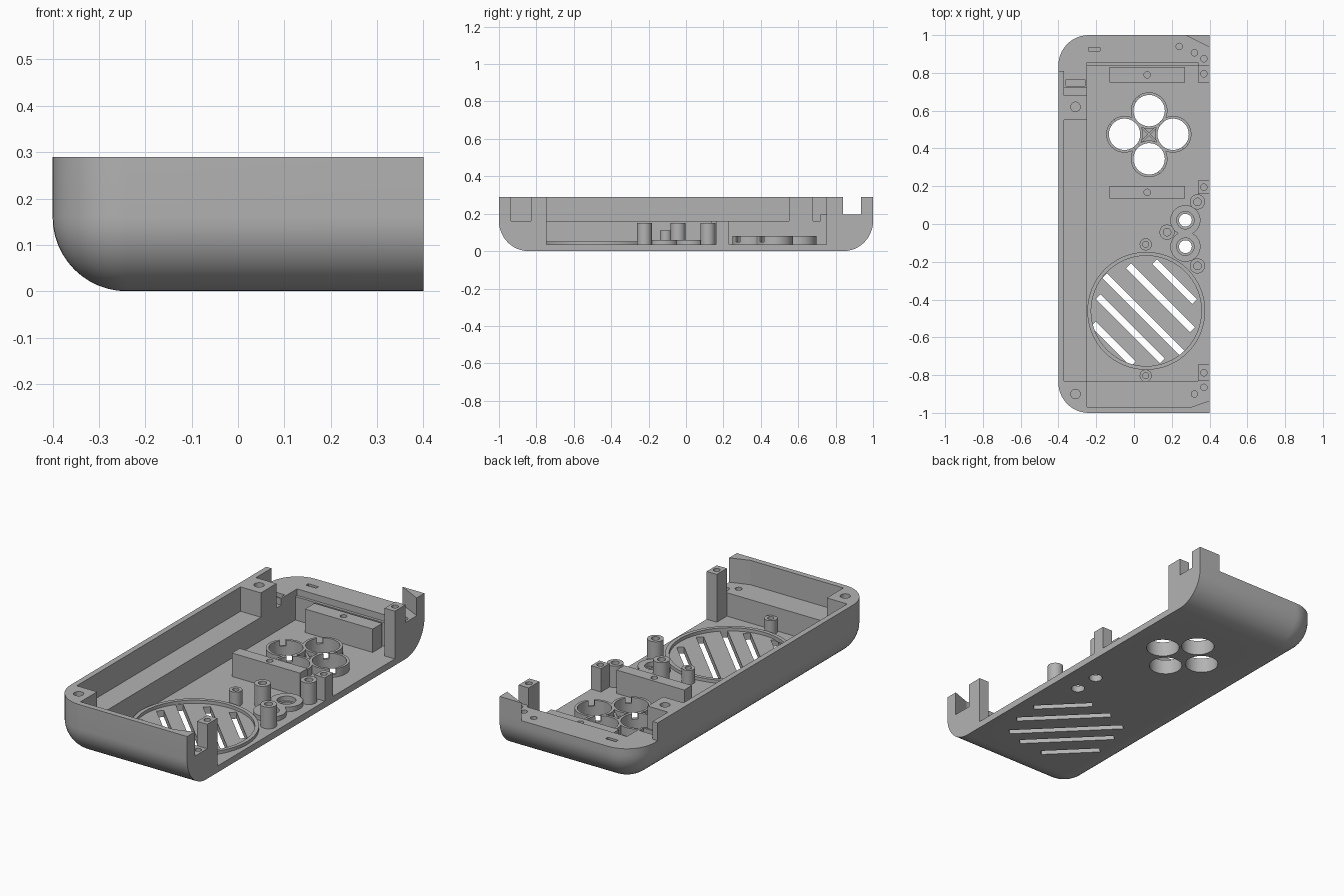
import bpy, bmesh
from math import sin, cos, pi, radians
from mathutils import Matrix

cube = bpy.data.objects.get("Cube")
if cube:
    bpy.data.objects.remove(cube)

grey = bpy.data.materials.new("matte grey plastic")
grey.use_nodes = True
grey.diffuse_color = (0.45, 0.45, 0.45, 1)
grey.node_tree.nodes["Principled BSDF"].inputs["Base Color"].default_value = (0.45, 0.45, 0.45, 1)

FLOOR, LEDGE, SHELF, TOP = 0.035, 0.16, 0.195, 0.29


def finish(name, bm):
    bmesh.ops.recalc_face_normals(bm, faces=bm.faces)
    mesh = bpy.data.meshes.new(name)
    bm.to_mesh(mesh)
    bm.free()
    mesh.materials.append(grey)
    mesh.shade_smooth()
    mesh.set_sharp_from_angle(angle=radians(30))
    obj = bpy.data.objects.new(name, mesh)
    bpy.context.scene.collection.objects.link(obj)
    return obj


def prism(name, points, z0, z1):
    bm = bmesh.new()
    face = bm.faces.new([bm.verts.new((x, y, z0)) for x, y in points])
    new = bmesh.ops.extrude_face_region(bm, geom=[face])["geom"]
    verts = [v for v in new if isinstance(v, bmesh.types.BMVert)]
    bmesh.ops.translate(bm, verts=verts, vec=(0, 0, z1 - z0))
    return finish(name, bm)


def box(name, x0, x1, y0, y1, z0, z1):
    return prism(name, [(x0, y0), (x1, y0), (x1, y1), (x0, y1)], z0, z1)


def circle(x, y, r, n=32):
    return [(x + r * cos(2 * pi * i / n), y + r * sin(2 * pi * i / n)) for i in range(n)]


def rod(name, x, y, r, z0, z1, n=32):
    return prism(name, circle(x, y, r, n), z0, z1)


def tube(name, x, y, r_out, r_in, z1, n=32, z0=FLOOR - 0.005):
    bm = bmesh.new()
    rings = [[bm.verts.new((px, py, z)) for px, py in circle(x, y, r, n)]
             for r, z in ((r_out, z0), (r_out, z1), (r_in, z1), (r_in, z0))]
    for k in range(4):
        a, b = rings[k], rings[(k + 1) % 4]
        for i in range(n):
            j = (i + 1) % n
            bm.faces.new((a[i], a[j], b[j], b[i]))
    return finish(name, bm)


def turned_box(name, x, y, length, width, angle, z0, z1):
    obj = box(name, -length / 2, length / 2, -width / 2, width / 2, z0, z1)
    obj.data.transform(Matrix.Translation((x, y, 0)) @ Matrix.Rotation(angle, 4, "Z"))
    return obj


def cut(obj, cutters):
    for c in cutters:
        mod = obj.modifiers.new("cut", "BOOLEAN")
        mod.operation, mod.solver, mod.object = "DIFFERENCE", "EXACT", c
    bpy.context.view_layer.update()
    deps = bpy.context.evaluated_depsgraph_get()
    mesh = bpy.data.meshes.new_from_object(obj.evaluated_get(deps))
    obj.modifiers.clear()
    obj.data = mesh
    mesh.shade_smooth()
    mesh.set_sharp_from_angle(angle=radians(30))
    for c in cutters:
        bpy.data.objects.remove(c)


# Outer shell: half-round lower edge swept round two corners, open at the right
R, N = 0.16, 12
bm = bmesh.new()
levels = [(R * sin(i * pi / 2 / N), R - R * cos(i * pi / 2 / N)) for i in range(N + 1)] + [(R, TOP)]
rings = []
for r, z in levels:
    pts = [(0.4, -0.84 - r)]
    for cy, start in ((-0.84, 270), (0.84, 180)):
        for i in range(N + 1):
            a = radians(start - 90 * i / N)
            pts.append((-0.24 + r * cos(a), cy + r * sin(a)))
    pts.append((0.4, 0.84 + r))
    rings.append([bm.verts.new((x, y, z)) for x, y in pts])
for a, b in zip(rings, rings[1:]):
    for i in range(len(a)):
        j = (i + 1) % len(a)
        bm.faces.new((a[i], a[j], b[j], b[i]))
bm.faces.new(rings[0])
bm.faces.new(rings[-1])
bmesh.ops.remove_doubles(bm, verts=bm.verts, dist=0.0001)
shell = finish("shell", bm)

# Cavity, ledges and shelves
areas = [
    (-0.25, 0.5, -0.83, 0.84, FLOOR),
    (-0.25, 0.5, -0.97, -0.8, LEDGE),
    (-0.37, -0.2, -0.83, 0.55, LEDGE),
    (-0.37, -0.2, 0.68, 0.72, LEDGE),
    (-0.37, -0.2, 0.70, 0.86, SHELF),
    (-0.5, 0.5, 0.81, 1.1, SHELF),
    (-0.25, 0.34, 0.8, 0.855, LEDGE),
    (-0.36, -0.26, 0.73, 0.765, 0.15),
    (-0.24, -0.18, 0.915, 0.935, 0.15),
]
cutters = [box("cutter", x0, x1, y0, y1, z, 0.5) for x0, x1, y0, y1, z in areas]

# Speaker slots, button openings and screw holes
for x, y, length in ((0.215, -0.305, 0.30), (0.14, -0.39, 0.48), (0.05, -0.478, 0.58),
                     (-0.02, -0.555, 0.48), (-0.11, -0.635, 0.30)):
    cutters.append(turned_box("cutter", x, y, length, 0.036, -pi / 4, -0.1, 0.1))
pads = [(0.08, 0.6), (0.08, 0.345), (-0.05, 0.475), (0.207, 0.475)]
keys = [(0.272, 0.02), (0.272, -0.12)]
cutters += [rod("cutter", x, y, 0.083, -0.1, 0.12, 48) for x, y in pads]
cutters += [rod("cutter", x, y, 0.034, -0.1, 0.12) for x, y in keys]
cutters += [rod("cutter", x, y, 0.025, 0.2, 0.4) for x, y in ((-0.31, -0.9), (-0.31, 0.62))]
cutters += [rod("cutter", x, y, 0.017, 0.11, 0.4, 20)
            for x, y in ((0.37, 0.875), (0.32, 0.907), (0.24, 0.94), (0.37, -0.865), (0.32, -0.9))]
cut(shell, cutters)

# Corner prongs at the open edge
prism("back_prong", [(0.27, 1), (0.4, 0.935), (0.4, 1)], SHELF, TOP)
prism("front_prong", [(0.3, -0.97), (0.4, -0.97), (0.4, -0.935)], LEDGE, TOP)

# Square screw posts and the two support bars, each drilled
for name, x0, x1, y0, y1, top in (
        ("front_post", 0.34, 0.4, -0.83, -0.745, TOP),
        ("back_post", 0.34, 0.4, 0.75, 0.84, TOP),
        ("middle_post", 0.34, 0.4, 0.16, 0.23, LEDGE),
        ("middle_bar", -0.13, 0.27, 0.135, 0.2, LEDGE),
        ("back_bar", -0.13, 0.27, 0.75, 0.83, LEDGE)):
    part = box(name, x0, x1, y0, y1, FLOOR, top)
    cut(part, [rod("cutter", (x0 + x1) / 2, (y0 + y1) / 2, 0.017, top - 0.08, top + 0.1, 20)])

# Round screw bosses
for x, y, r, top in ((0.336, 0.117, 0.04, 0.15), (0.336, -0.222, 0.04, 0.15),
                     (0.175, -0.043, 0.04, 0.15), (0.062, -0.108, 0.032, 0.11),
                     (0.062, -0.803, 0.032, 0.11)):
    tube("screw_boss", x, y, r, r * 0.5, top)

# Button collars, speaker rim and notched pad collars
for x, y in keys:
    tube("key_collar", x, y, 0.08, 0.046, 0.06)
tube("speaker_rim", 0.065, -0.46, 0.312, 0.292, 0.052, 64)
for x, y in pads:
    collar = tube("pad_collar", x, y, 0.097, 0.083, 0.08, 48)
    cut(collar, [turned_box("cutter", x, y, 0.3, 0.03, -pi / 4, 0.05, 0.2)])

# Small cross web between the pad collars
for angle in (pi / 4, -pi / 4):
    turned_box("pad_web", 0.08, 0.475, 0.11, 0.012, angle, FLOOR - 0.005, 0.065)
